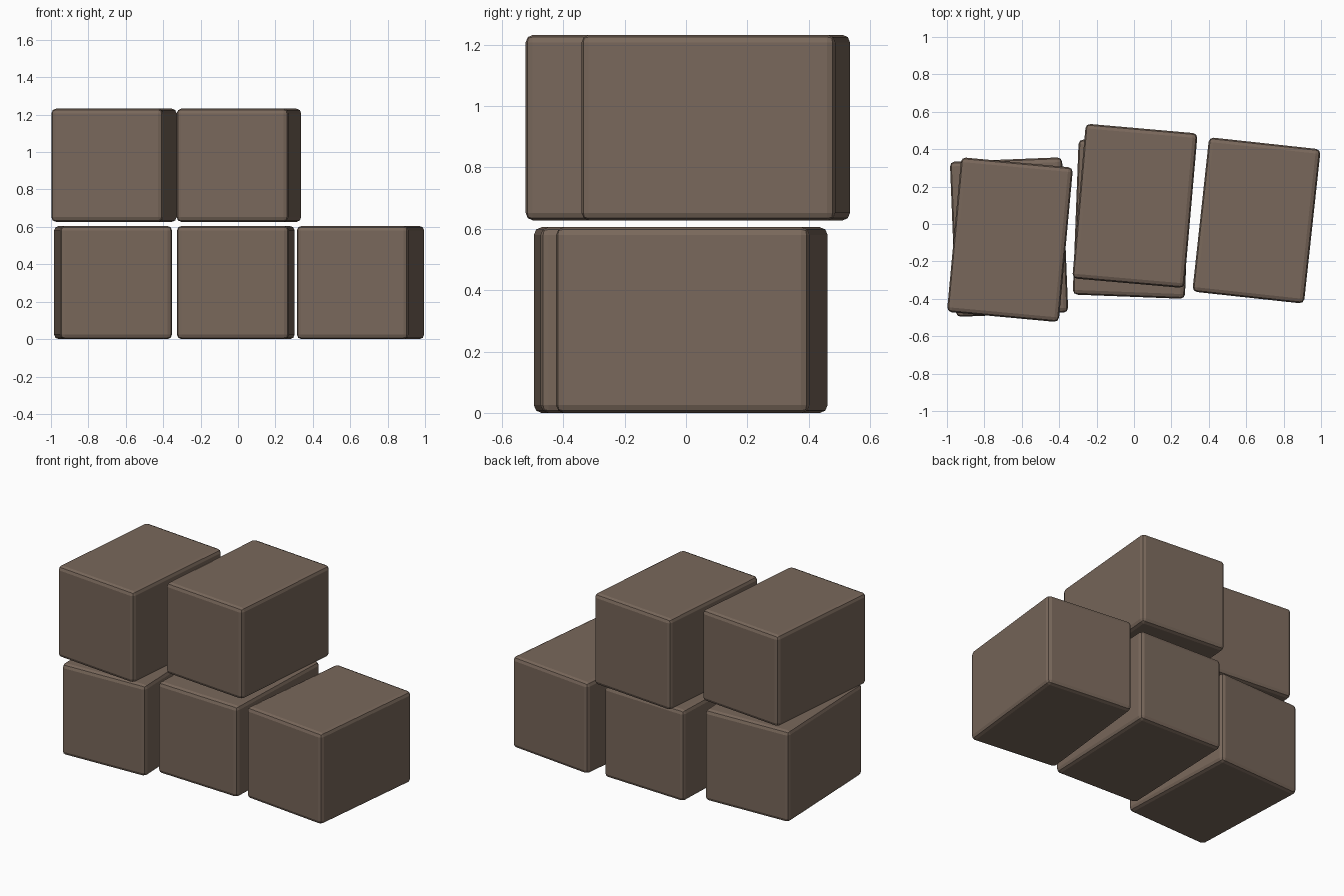
import bpy
import math

cube = bpy.data.objects.get("Cube")
if cube:
    bpy.data.objects.remove(cube, do_unlink=True)

# Dull brown block colour
COLOUR = (0.19, 0.137, 0.104, 1.0)
brown = bpy.data.materials.new("dull_brown")
brown.use_nodes = True
brown.diffuse_color = COLOUR
brown.node_tree.nodes["Principled BSDF"].inputs["Base Color"].default_value = COLOUR

WIDTH, DEPTH, HEIGHT = 0.6, 0.83, 0.605
LOWER, UPPER = 0.0, 0.627


def add_block(name, x, y, base, turn):
    """One soft-edged block, turned about its upright axis."""
    bpy.ops.mesh.primitive_cube_add(size=1, location=(x, y, base + HEIGHT / 2),
                                    rotation=(0, 0, math.radians(turn)))
    block = bpy.context.object
    block.name = name
    block.scale = (WIDTH, DEPTH, HEIGHT)
    bpy.ops.object.transform_apply(location=False, rotation=False, scale=True)
    block.data.materials.append(brown)
    bevel = block.modifiers.new("soft_edges", 'BEVEL')
    bevel.width = 0.025
    bevel.segments = 2


# Bottom row of three
add_block("lower_block_right", -0.668, -0.07, LOWER, 2.3)
add_block("lower_block_middle", -0.012, 0.026, LOWER, -2.2)
add_block("lower_block_left", 0.655, 0.019, LOWER, -6.2)

# Top row of two
add_block("upper_block_right", -0.663, -0.084, UPPER, -5.3)
add_block("upper_block_middle", 0.005, 0.097, UPPER, -5.0)
